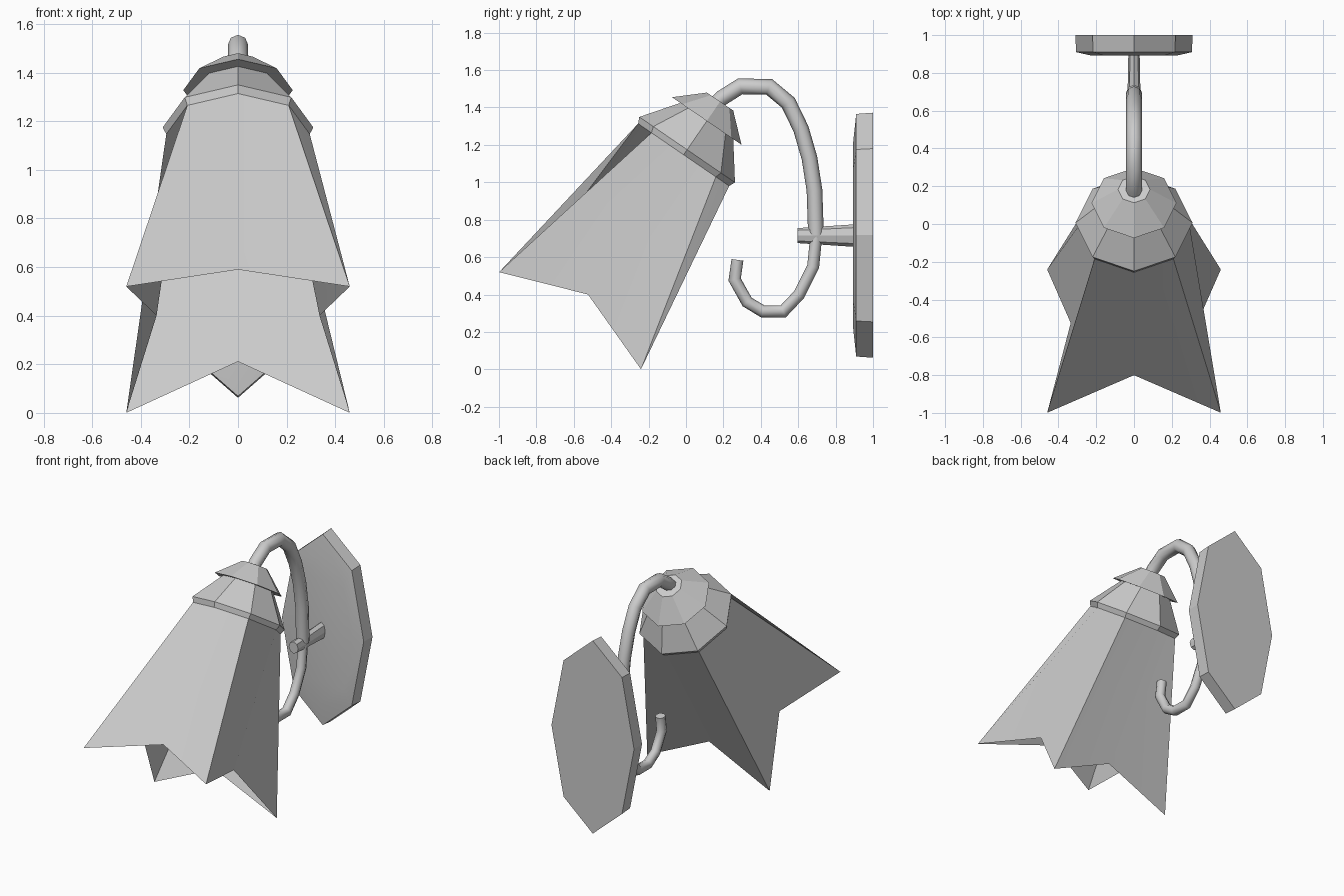
import bpy, bmesh, math
from mathutils import Vector

if "Cube" in bpy.data.objects:
    bpy.data.objects.remove(bpy.data.objects["Cube"])

N = 8
X = Vector((1, 0, 0))
AXIS = Vector((0, 0.565, 0.825)).normalized()     # shade axis, pointing up to the arm
FRONT = Vector((0, -0.825, 0.565)).normalized()   # across the shade, towards the front
BASE = Vector((0, -0.62, 0.26))                   # centre of the shade tips


def loft(name, rings, caps=(False, False), angle=30):
    """Skin a list of closed rings of points, with optional end caps."""
    bm = bmesh.new()
    vs = [[bm.verts.new(p) for p in ring] for ring in rings]
    for a, b in zip(vs, vs[1:]):
        n = len(a)
        for i in range(n):
            j = (i + 1) % n
            bm.faces.new((a[i], a[j], b[j], b[i]))
    if caps[0]:
        bm.faces.new(vs[0][::-1])
    if caps[1]:
        bm.faces.new(vs[-1])
    bmesh.ops.recalc_face_normals(bm, faces=bm.faces)
    me = bpy.data.meshes.new(name)
    bm.to_mesh(me)
    bm.free()
    ob = bpy.data.objects.new(name, me)
    bpy.context.collection.objects.link(ob)
    bpy.ops.object.select_all(action='DESELECT')
    ob.select_set(True)
    bpy.context.view_layer.objects.active = ob
    bpy.ops.object.shade_smooth_by_angle(angle=math.radians(angle))
    return ob


def ring(centre, u, v, ru, rv=None):
    rv = ru if rv is None else rv
    return [centre + u * ru * math.cos(t) + v * rv * math.sin(t)
            for t in (2 * math.pi * i / N for i in range(N))]


def lamp_ring(r, s):
    return ring(BASE + AXIS * s, FRONT, X, r)


def tube(name, path, r):
    """Round tube along a path of (y, z) points."""
    pts = [Vector((0, y, z)) for y, z in path]
    rings = []
    for i, p in enumerate(pts):
        d0 = (p - pts[i - 1]).normalized() if i else None
        d1 = (pts[i + 1] - p).normalized() if i < len(pts) - 1 else None
        d = ((d0 or d1) + (d1 or d0)).normalized()
        miter = 1 / max(0.5, d.dot(d1 or d0))
        rings.append(ring(p, X, d.cross(X), r, r * miter))
    return loft(name, rings, (True, True), 60)


# Flared shade: long tips at the corners, shorter notches between them
rim = []
for tip, mid in zip(lamp_ring(0.65, 0.0), lamp_ring(0.335, 0.17)):
    rim.append(tip if len(rim) % 2 else mid)
loft("shade", [rim, lamp_ring(0.295, 1.075)], angle=20)

# Collar on top of the shade, with its rolled lower edge
loft("shade_collar", [lamp_ring(0.295, 1.075), lamp_ring(0.31, 1.108),
                      lamp_ring(0.17, 1.296)], angle=20)

# Cap with overhanging brim
loft("cap", [lamp_ring(0.17, 1.296), lamp_ring(0.225, 1.294),
             lamp_ring(0.085, 1.42)], (False, True), 20)

# Curved arm and lower scroll
tube("arm", [(0.15, 1.41), (0.19, 1.45), (0.29, 1.513), (0.445, 1.51), (0.547, 1.425),
             (0.615, 1.285), (0.66, 1.13), (0.687, 0.957), (0.695, 0.715)], 0.042)
tube("scroll", [(0.698, 0.73), (0.68, 0.55), (0.605, 0.40), (0.52, 0.31), (0.41, 0.31),
                (0.327, 0.36), (0.26, 0.48), (0.275, 0.585)], 0.032)

# Wall plate: stretched octagon with a slightly raised front
Z = Vector((0, 0, 1))


def plate_ring(y, k):
    return ring(Vector((0, y, 0.717)), Z, X, 0.655 * k, 0.31 * k)


loft("wall_plate", [plate_ring(1.0, 1.0), plate_ring(0.91, 0.99),
                    plate_ring(0.893, 0.75)], (True, True), 20)

# Stub joining the arm to the plate
loft("stub", [ring(Vector((0, 0.9, 0.715)), Z, X, 0.06, 0.03),
              ring(Vector((0, 0.595, 0.715)), Z, X, 0.04, 0.036)], (True, True), 30)
